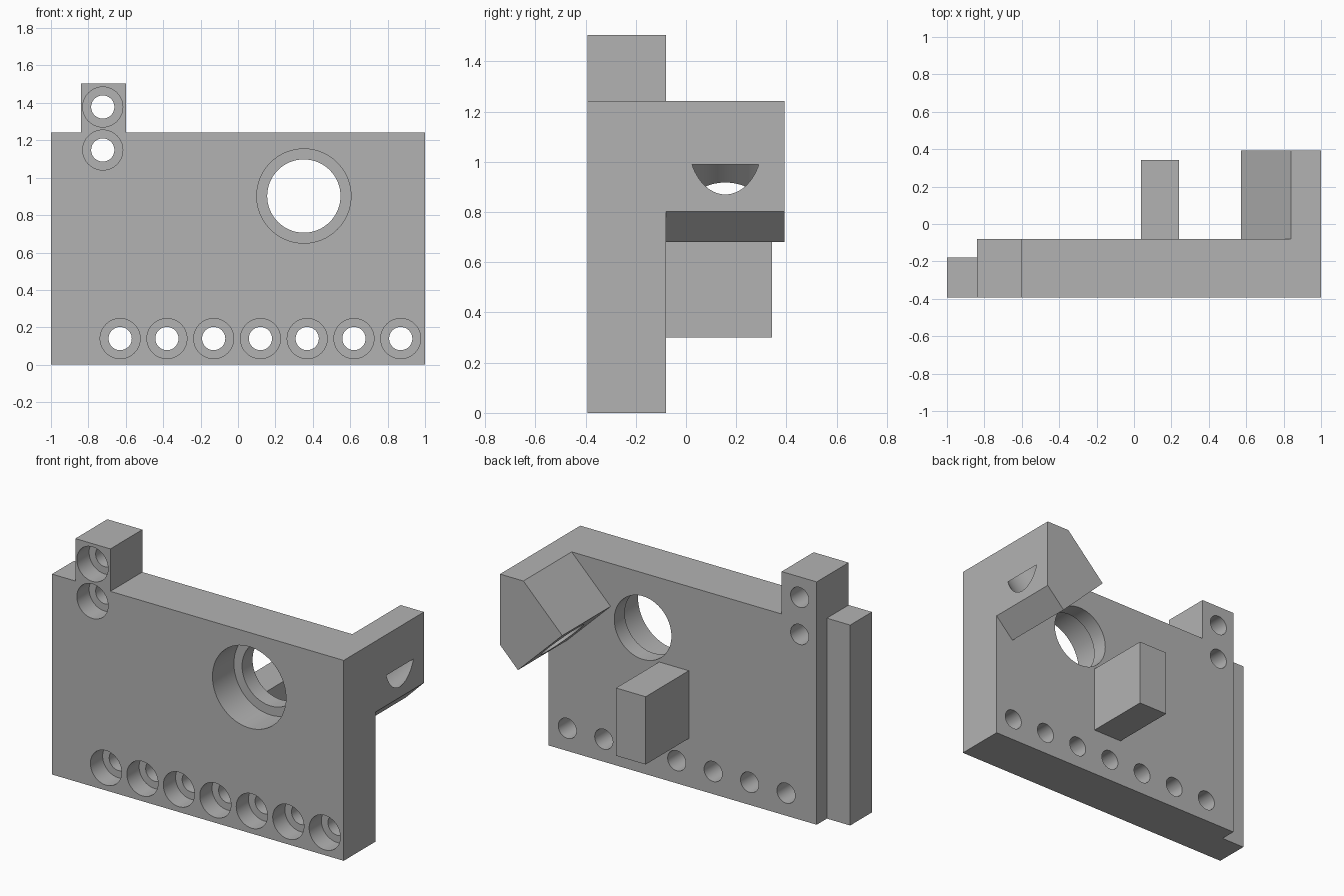
import bpy, bmesh, math
from mathutils import Vector

cube = bpy.data.objects.get("Cube")
if cube:
    bpy.data.objects.remove(cube, do_unlink=True)

grey = bpy.data.materials.new("plain grey")
grey.use_nodes = True
colour = (0.45, 0.45, 0.45, 1)
grey.diffuse_color = colour
grey.node_tree.nodes["Principled BSDF"].inputs["Base Color"].default_value = colour


def prism(name, points, extrusion):
    """Extrude a closed 3D outline along a vector."""
    bm = bmesh.new()
    face = bm.faces.new([bm.verts.new(p) for p in points])
    out = bmesh.ops.extrude_face_region(bm, geom=[face])
    moved = [v for v in out["geom"] if isinstance(v, bmesh.types.BMVert)]
    bmesh.ops.translate(bm, verts=moved, vec=extrusion)
    bmesh.ops.recalc_face_normals(bm, faces=bm.faces)
    mesh = bpy.data.meshes.new(name)
    bm.to_mesh(mesh)
    bm.free()
    mesh.materials.append(grey)
    obj = bpy.data.objects.new(name, mesh)
    bpy.context.collection.objects.link(obj)
    return obj


def box(name, x0, x1, y0, y1, z0, z1):
    base = [(x0, y0, z0), (x1, y0, z0), (x1, y1, z0), (x0, y1, z0)]
    return prism(name, base, (0, 0, z1 - z0))


def rod(name, start, end, radius, sides=64):
    """Cylinder between two points, used for drilling."""
    start, end = Vector(start), Vector(end)
    axis = end - start
    turn = axis.to_track_quat("Z", "Y")
    ring = [start + turn @ Vector((radius * math.cos(a), radius * math.sin(a), 0))
            for a in (2 * math.pi * i / sides for i in range(sides))]
    return prism(name, ring, axis)


def combine(target, tool, operation):
    tool.hide_render = True
    mod = target.modifiers.new("bool", "BOOLEAN")
    mod.operation, mod.solver, mod.object = operation, "EXACT", tool
    bpy.context.view_layer.objects.active = target
    bpy.ops.object.modifier_apply(modifier=mod.name)
    bpy.data.objects.remove(tool, do_unlink=True)


FRONT, BACK, TOP = -0.393, -0.08, 1.242

# Main plate with a thinner strip along its right edge
plan = [(-1, FRONT), (1, FRONT), (1, BACK), (-0.84, BACK), (-0.84, -0.18), (-1, -0.18)]
plate = prism("mounting_plate", [(x, y, 0) for x, y in plan], (0, 0, TOP))

# Upright tab on the top edge
combine(plate, box("tab", -0.84, -0.6, FRONT, BACK, 1.0, 1.505), "UNION")

# Rear support block
combine(plate, box("support_block", 0.037, 0.24, -0.2, 0.342, 0.3, 0.72), "UNION")

# Angled rear bracket
side = [(0.84, TOP), (1, TOP), (1, 0.803), (0.877, 0.68), (0.573, 0.975)]
bracket = prism("angled_bracket", [(x, -0.2, z) for x, z in side], (0, 0.593, 0))
combine(plate, bracket, "UNION")

# Blind diagonal bore that breaks out of the bracket's outer side
bore = rod("diagonal_bore", (0.656, 0.157, 0.734), (0.956, 0.157, 1.034), 0.147)
combine(plate, bore, "DIFFERENCE")


def counterbored_hole(x, z, radius, wide, depth):
    combine(plate, rod("wide_drill", (x, FRONT - 0.1, z), (x, FRONT + depth, z), wide), "DIFFERENCE")
    combine(plate, rod("drill", (x, FRONT - 0.1, z), (x, BACK + 0.05, z), radius), "DIFFERENCE")


# Row of screw holes, two tab holes and the large opening
screws = [(-0.63 + 0.25 * i, 0.14) for i in range(7)] + [(-0.723, 1.148), (-0.723, 1.378)]
for x, z in screws:
    counterbored_hole(x, z, 0.062, 0.107, 0.12)
counterbored_hole(0.352, 0.902, 0.196, 0.252, 0.21)

# Smooth bores with sharp rims
bpy.ops.object.select_all(action="DESELECT")
plate.select_set(True)
bpy.context.view_layer.objects.active = plate
bpy.ops.object.shade_smooth_by_angle(angle=math.radians(30))
